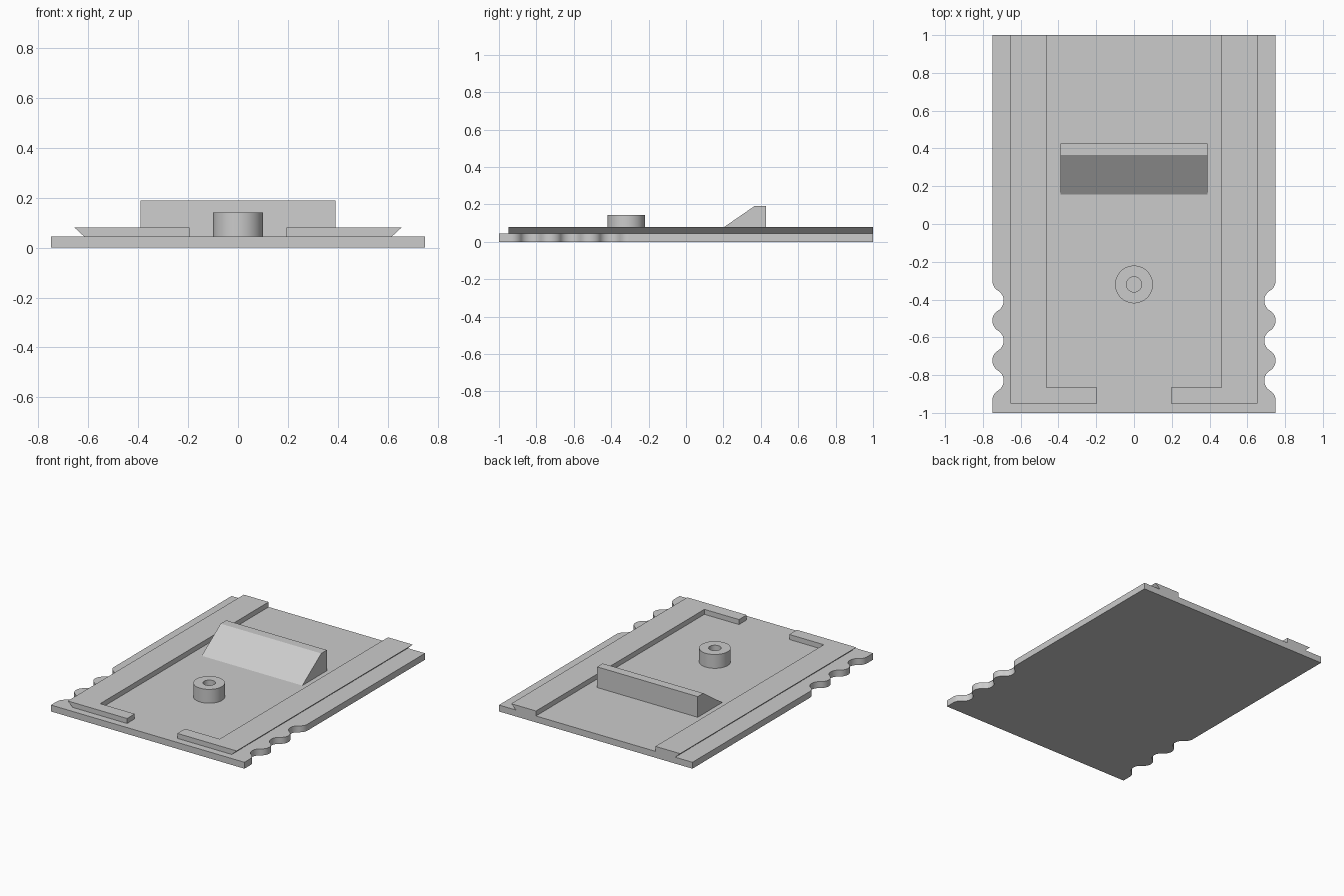
import bpy, bmesh, math
from mathutils import Vector

cube = bpy.data.objects.get("Cube")
if cube:
    bpy.data.objects.remove(cube, do_unlink=True)

grey = bpy.data.materials.new("plain grey")
grey.use_nodes = True
colour = (0.6, 0.6, 0.6, 1)
grey.diffuse_color = colour
grey.node_tree.nodes["Principled BSDF"].inputs["Base Color"].default_value = colour

BASE = 0.045   # plate thickness
RAIL = 0.08    # rail top height


def finish(name, bm):
    bmesh.ops.recalc_face_normals(bm, faces=bm.faces)
    mesh = bpy.data.meshes.new(name)
    bm.to_mesh(mesh)
    bm.free()
    mesh.materials.append(grey)
    obj = bpy.data.objects.new(name, mesh)
    bpy.context.collection.objects.link(obj)
    bpy.ops.object.select_all(action='DESELECT')
    obj.select_set(True)
    bpy.context.view_layer.objects.active = obj
    bpy.ops.object.shade_smooth_by_angle(angle=math.radians(30))
    return obj


def extruded(points, offset):
    """Closed prism from an outline moved along an offset."""
    bm = bmesh.new()
    face = bm.faces.new([bm.verts.new(p) for p in points])
    result = bmesh.ops.extrude_face_region(bm, geom=[face], use_keep_orig=True)
    moved = [v for v in result["geom"] if isinstance(v, bmesh.types.BMVert)]
    bmesh.ops.translate(bm, verts=moved, vec=Vector(offset))
    return bm


# Base plate with tangent-arc finger grips on both edges
def grip_edge():
    half, depth, start, waves, steps = 0.1058, 0.06, -0.30, 3, 8
    radius = (depth ** 2 + half ** 2) / (4 * depth)
    sweep = math.asin(half / 2 / radius)
    points = []
    for i in range(waves * 2 + 1):
        crest = i % 2 == 0
        first = -steps if i > 0 else 0
        last = steps if i < waves * 2 else 0
        for k in range(first, last + 1):
            a = sweep * k / steps
            rise = radius * (1 - math.cos(a))
            x = 0.75 - rise if crest else 0.75 - depth + rise
            if k == -steps:
                continue   # shared with the previous arc
            points.append((x, start - half * i - radius * math.sin(a), 0))
    return points


right_edge = [(0.75, 1, 0)] + grip_edge() + [(0.75, -1, 0)]
left_edge = [(-x, y, z) for x, y, z in reversed(right_edge)]
finish("base_plate", extruded(right_edge + left_edge, (0, 0, BASE)))

# L-shaped rails with undercut outer sides
for side, name in ((1, "left_rail"), (-1, "right_rail")):
    outline = [(0.655, 1), (0.655, -0.95), (0.195, -0.95),
               (0.195, -0.865), (0.463, -0.865), (0.463, 1)]
    bm = extruded([(side * x, y, RAIL) for x, y in outline], (0, 0, BASE - RAIL))
    for v in bm.verts:
        if v.co.z < RAIL - 0.01 and abs(v.co.x) > 0.6:
            v.co.x = side * 0.617
    finish(name, bm)

# Wedge-shaped catch
profile = [(0.155, BASE), (0.365, 0.19), (0.427, 0.19), (0.427, BASE)]
finish("wedge_catch", extruded([(-0.39, y, z) for y, z in profile], (0.78, 0, 0)))

# Hollow round boss
bm = bmesh.new()
ring = [bm.verts.new((r, -0.32, z)) for r, z in
        ((0.04, BASE), (0.04, 0.142), (0.1, 0.142), (0.1, BASE))]
edges = [bm.edges.new((ring[i], ring[(i + 1) % 4])) for i in range(4)]
bmesh.ops.spin(bm, geom=ring + edges, cent=(0, -0.32, 0), axis=(0, 0, 1),
               angle=math.tau, steps=48, use_merge=True)
bmesh.ops.remove_doubles(bm, verts=bm.verts, dist=0.0001)
finish("round_boss", bm)
